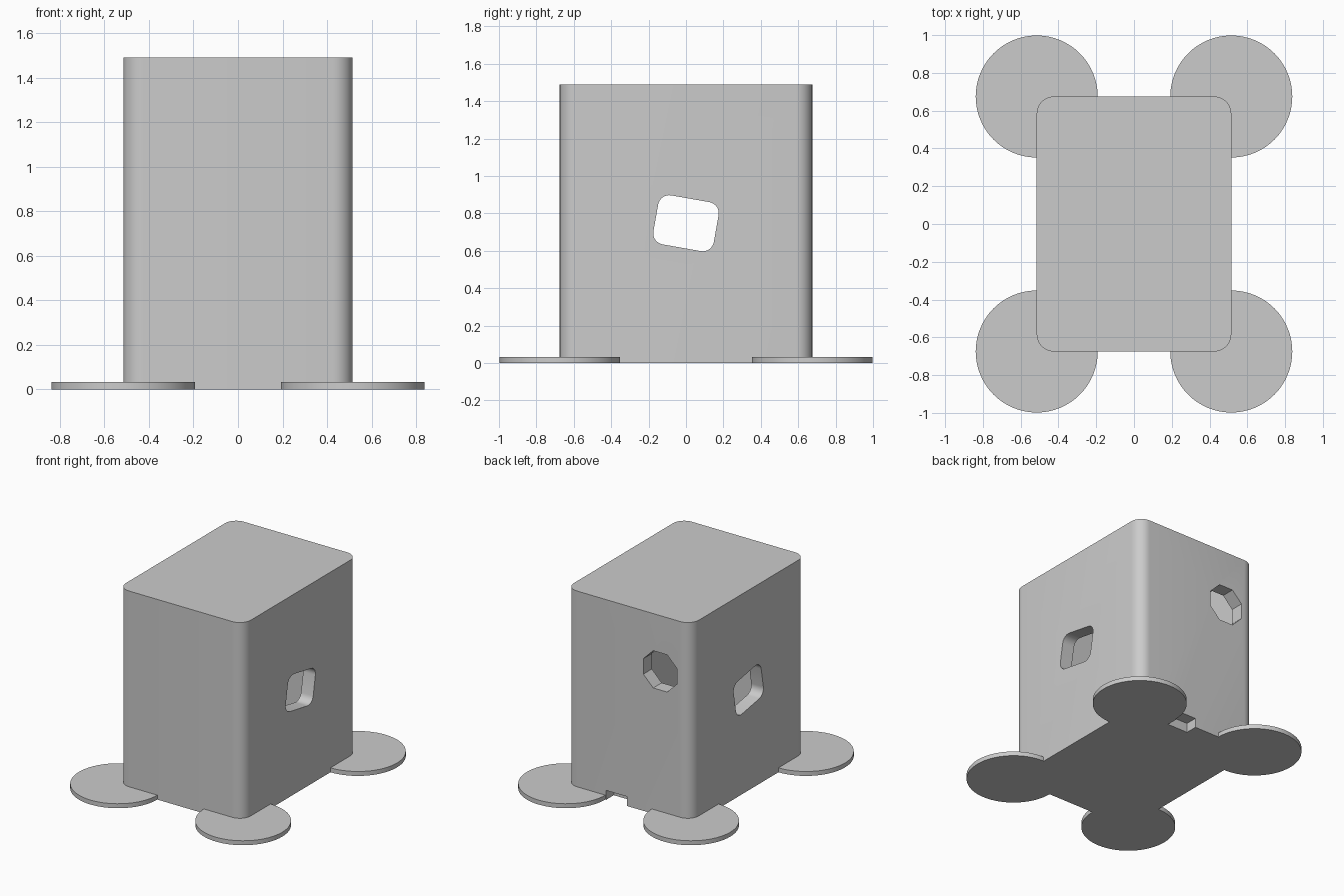
import bpy
import bmesh
import math
from mathutils import Matrix, Vector

cube = bpy.data.objects.get("Cube")
if cube:
    bpy.data.objects.remove(cube, do_unlink=True)

grey = bpy.data.materials.new("plain_grey")
grey.use_nodes = True
colour = (0.6, 0.6, 0.6, 1)
grey.diffuse_color = colour
grey.node_tree.nodes["Principled BSDF"].inputs["Base Color"].default_value = colour

HALF_X, HALF_Y, HEIGHT, WALL = 0.515, 0.675, 1.49, 0.1


def rounded_rect(a, b, r, steps=8):
    """Outline of a rectangle with half sizes a, b and corner radius r."""
    pts = []
    for i, (sx, sy) in enumerate([(1, 1), (-1, 1), (-1, -1), (1, -1)]):
        for k in range(steps + 1):
            t = math.radians(90 * (i + k / steps))
            pts.append((sx * (a - r) + r * math.cos(t), sy * (b - r) + r * math.sin(t)))
    return pts


def polygon(r, n, turn=0.0):
    return [(r * math.cos(turn + math.tau * i / n), r * math.sin(turn + math.tau * i / n))
            for i in range(n)]


def prism(name, outline, depth, matrix=None):
    """Extrude an outline up from its own z = 0, then place it."""
    bm = bmesh.new()
    face = bm.faces.new([bm.verts.new((x, y, 0)) for x, y in outline])
    ext = bmesh.ops.extrude_face_region(bm, geom=[face])
    top = [v for v in ext["geom"] if isinstance(v, bmesh.types.BMVert)]
    bmesh.ops.translate(bm, verts=top, vec=(0, 0, depth))
    if matrix:
        bm.transform(matrix)
    bmesh.ops.recalc_face_normals(bm, faces=bm.faces)
    mesh = bpy.data.meshes.new(name)
    bm.to_mesh(mesh)
    bm.free()
    mesh.materials.append(grey)
    obj = bpy.data.objects.new(name, mesh)
    bpy.context.collection.objects.link(obj)
    return obj


def activate(obj):
    bpy.ops.object.select_all(action="DESELECT")
    obj.select_set(True)
    bpy.context.view_layer.objects.active = obj


def cut(target, cutter):
    cutter.hide_render = True
    mod = target.modifiers.new("cut", "BOOLEAN")
    mod.operation = "DIFFERENCE"
    mod.solver = "EXACT"
    mod.object = cutter
    activate(target)
    bpy.ops.object.modifier_apply(modifier=mod.name)
    bpy.data.objects.remove(cutter, do_unlink=True)


def rect(a, b):
    return [(a, b), (-a, b), (-a, -b), (a, -b)]


# Hollow housing with rounded upright corners
housing = prism("housing", rounded_rect(HALF_X, HALF_Y, 0.09), HEIGHT)
cut(housing, prism("cavity", rect(HALF_X - WALL, HALF_Y - WALL), HEIGHT - 2 * WALL,
                   Matrix.Translation((0, 0, WALL))))

# Tilted rounded window through both side walls (outline x -> y, y -> z, depth -> x)
side_axes = Matrix(((0, 0, 1, 0), (1, 0, 0, 0), (0, 1, 0, 0), (0, 0, 0, 1)))
cut(housing, prism("window_cutter", rounded_rect(0.164, 0.133, 0.06), 2,
                   Matrix.Translation((-1, 0, 0.747)) @ side_axes
                   @ Matrix.Rotation(math.radians(-10), 4, "Z")))

# Octagonal port in the back wall
cut(housing, prism("port_cutter", polygon(0.15, 8, math.pi / 8), 0.3,
                   Matrix.Translation((-0.26, 0.85, 1.075))
                   @ Matrix.Rotation(math.pi / 2, 4, "X")))

# Cable notch in the bottom of the back wall
cut(housing, prism("notch_cutter", rect(0.085, 0.1), 0.17,
                   Matrix.Translation((0.1, HALF_Y + 0.01, -0.1))))

parts = [housing]

# Flat round foot pads at the four corners
for side, sx in (("left", 1), ("right", -1)):
    for end, sy in (("front", -1), ("back", 1)):
        place = Matrix.Translation(Vector((sx * HALF_X, sy * HALF_Y, 0)))
        parts.append(prism(f"{end}_{side}_foot_pad", polygon(0.323, 64), 0.033, place))

for part in parts:
    activate(part)
    bpy.ops.object.shade_smooth_by_angle(angle=math.radians(30))
